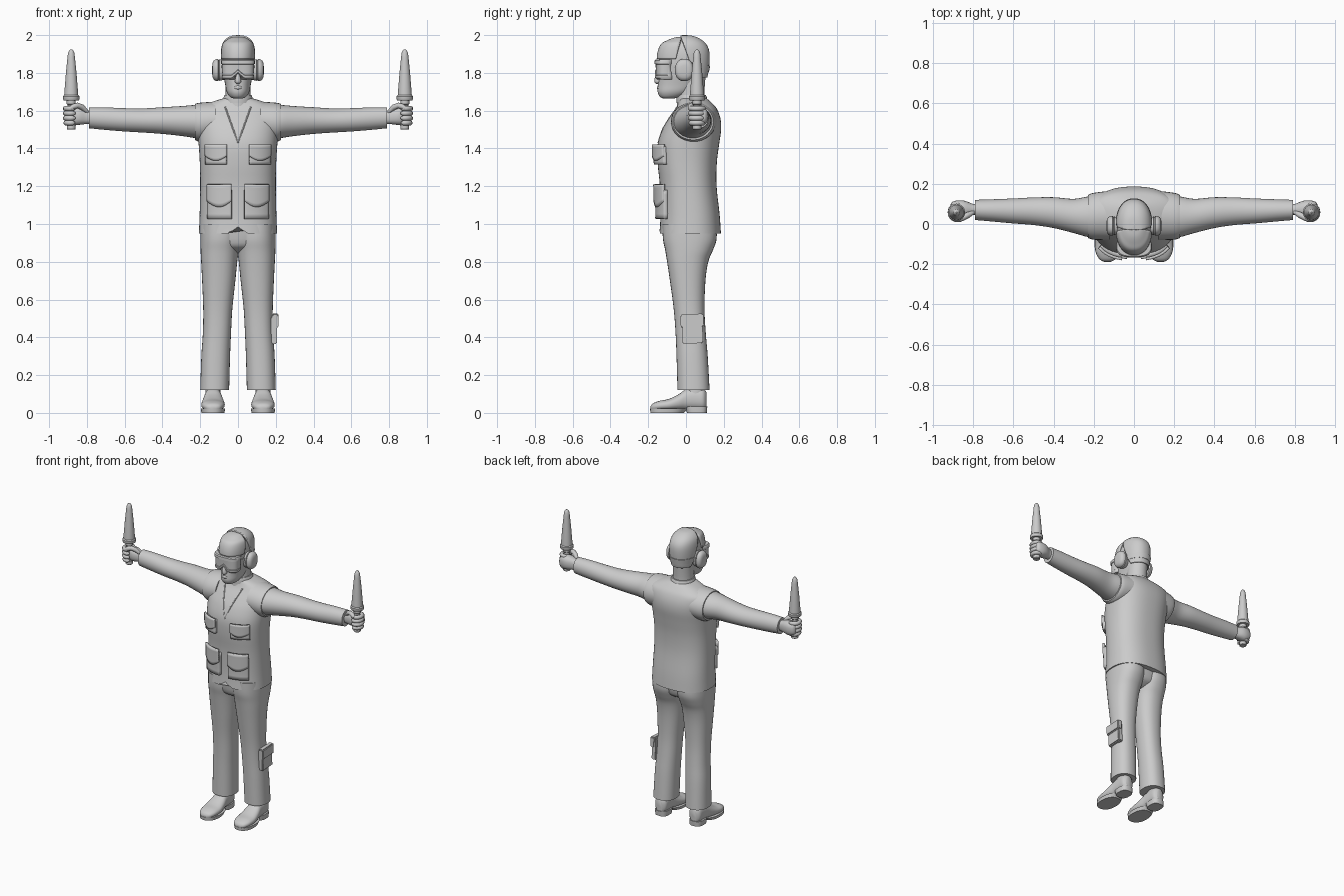
import bpy, bmesh, math
from math import cos, sin, pi


def finish(name, bm, mirror=False, thick=0):
    bmesh.ops.recalc_face_normals(bm, faces=bm.faces) if not thick else None
    me = bpy.data.meshes.new(name)
    bm.to_mesh(me)
    bm.free()
    ob = bpy.data.objects.new(name, me)
    bpy.context.collection.objects.link(ob)
    if thick:
        m = ob.modifiers.new("thickness", 'SOLIDIFY')
        m.thickness, m.offset = thick, -1
    if mirror:
        m = ob.modifiers.new("mirror", 'MIRROR')
        m.use_mirror_merge = False
    return ob


def smooth_rings(rings, sub):
    """Catmull-Rom interpolation between cross-sections."""
    out = []
    for i in range(len(rings) - 1):
        p = [rings[max(0, min(len(rings) - 1, i + k))] for k in (-1, 0, 1, 2)]
        for s in range(sub):
            t = s / sub
            out.append([b + .5 * t * (c - a + t * (2*a - 5*b + 4*c - d + t * (3*(b - c) + d - a)))
                        for a, b, c, d in zip(*p)])
    return out + [rings[-1]]


def loft_bm(rings, axis='z', n=32, p=2.0, sub=4):
    """Ring = (position on axis, a0, a1, b0, b1); a, b are the other two axes in xyz order."""
    bm = bmesh.new()
    loops = []
    for t, a0, a1, b0, b1 in smooth_rings(rings, sub):
        loop = []
        for k in range(n):
            c, s = cos(2*pi*k/n), sin(2*pi*k/n)
            a = (a0 + a1)/2 + (a1 - a0)/2 * math.copysign(abs(c)**(2/p), c)
            b = (b0 + b1)/2 + (b1 - b0)/2 * math.copysign(abs(s)**(2/p), s)
            loop.append(bm.verts.new({'x': (t, a, b), 'y': (a, t, b), 'z': (a, b, t)}[axis]))
        loops.append(loop)
    for u, v in zip(loops, loops[1:]):
        for k in range(n):
            bm.faces.new((u[k], u[(k+1) % n], v[(k+1) % n], v[k]))
    bm.faces.new(loops[0])
    bm.faces.new(loops[-1])
    return bm


def loft(name, rings, mirror=False, **kw):
    return finish(name, loft_bm(rings, **kw), mirror)


def sym(z, x, y0, y1):
    return (z, -x, x, y0, y1)


def tube(name, pts, radius, tip=1.0):
    cu = bpy.data.curves.new(name, 'CURVE')
    cu.dimensions, cu.bevel_depth, cu.bevel_resolution, cu.use_fill_caps = '3D', radius, 3, True
    sp = cu.splines.new('POLY')
    sp.points.add(len(pts) - 1)
    for i, (q, c) in enumerate(zip(sp.points, pts)):
        q.co = (*c, 1)
        q.radius = tip if i in (0, len(pts) - 1) else 1
    sp.use_smooth = True
    bpy.context.collection.objects.link(bpy.data.objects.new(name, cu))


# Vest body with notched hem
VEST = [sym(.95, .207, -.14, .185), sym(1.05, .203, -.135, .178), sym(1.2, .2, -.138, .162),
        sym(1.32, .202, -.15, .163), sym(1.42, .208, -.15, .175), sym(1.5, .213, -.125, .186),
        sym(1.56, .218, -.09, .182), sym(1.61, .212, -.055, .163), sym(1.642, .15, -.04, .135),
        sym(1.665, .078, -.035, .11)]
VP = 2.4
vest = loft("vest", VEST, n=64, p=VP)
for v in vest.data.vertices:
    if v.co.z < .951 and v.co.y < 0:
        v.co.z += .035 * max(0, 1 - abs(v.co.x) / .05)
loft("vest_armhole", [(.12, -.08, .165, 1.44, 1.648), (.2, -.078, .155, 1.435, 1.642),
                      (.228, -.07, .145, 1.445, 1.636)], True, axis='x')
loft("collar", [sym(1.64, .082, -.05, .115), sym(1.665, .078, -.05, .112), sym(1.682, .072, -.047, .105)])


def vest_y(x, z):
    for a, b in zip(VEST, VEST[1:]):
        if a[0] <= z <= b[0]:
            t = (z - a[0]) / (b[0] - a[0])
            _, _, rx, y0, y1 = [u + t * (v - u) for u, v in zip(a, b)]
            return (y0 + y1)/2 - (y1 - y0)/2 * max(0, 1 - abs(x/rx)**VP)**(1/VP)


def patch(name, x0, x1, z0, z1, out, thick, dip=0):
    """Pocket panel following the vest front; dip rounds the lower edge."""
    bm = bmesh.new()
    nx, nz = 12, 6
    grid = []
    for i in range(nx + 1):
        x = x0 + (x1 - x0) * i / nx
        low = z0 - dip * sin(pi * i / nx)
        grid.append([bm.verts.new((x, vest_y(x, z) - out, z))
                     for z in (low + (z1 - low) * j / nz for j in range(nz + 1))])
    for i in range(nx):
        for j in range(nz):
            bm.faces.new((grid[i][j], grid[i+1][j], grid[i+1][j+1], grid[i][j+1]))
    finish(name, bm, True, thick)


# Chest and waist pockets with flaps
patch("chest_pocket", .063, .174, 1.315, 1.41, .025, .035)
patch("chest_pocket_flap", .06, .178, 1.36, 1.42, .034, .014, .025)
patch("waist_pocket", .035, .165, 1.028, 1.18, .028, .038)
patch("waist_pocket_flap", .035, .167, 1.12, 1.21, .036, .014, .03)
for s in (-1, 1):
    tube("neckline_edge", [(s*.068*t, vest_y(.068*t, 1.43 + .19*t), 1.43 + .19*t)
                           for t in (i/10 for i in range(11))], .004)

# Sleeves
loft("sleeve", [(.17, -.07, .14, 1.445, 1.632), (.228, -.065, .137, 1.455, 1.63), (.3, -.045, .125, 1.466, 1.624),
                (.4, -.02, .133, 1.477, 1.618), (.5, -.005, .132, 1.484, 1.612), (.6, .003, .127, 1.49, 1.613),
                (.7, .012, .123, 1.498, 1.617), (.79, .02, .12, 1.507, 1.617)], True, axis='x')

# Hands: palm, fingers, thumb; signal wands
loft("hand", [(.77, .045, .1, 1.53, 1.6), (.8, .045, .1, 1.53, 1.602), (.84, .035, .115, 1.525, 1.615),
              (.87, .04, .118, 1.523, 1.618), (.9, .065, .112, 1.535, 1.61), (.912, .08, .1, 1.55, 1.59)],
     True, axis='x', n=24, p=2.4)
BX, BY = .883, .058
for s in (-1, 1):
    for k in range(4):
        r = .031 if k else .028
        tube("finger", [(s*(BX + r*cos(a)), BY + (r+.004)*sin(a), 1.535 + .0255*k)
                        for a in (math.radians(130 - 26*i) for i in range(11))], .0135, .5)
    tube("thumb", [(s*x, y, z) for x, y, z in ((.795, .06, 1.59), (.825, .045, 1.618), (.85, .032, 1.628),
                                              (.87, .024, 1.622), (.888, .018, 1.612))], .015, .6)


def lathe(name, prof):
    loft(name, [(z, BX-r, BX+r, BY-r, BY+r) for r, z in prof], True, n=24, sub=1)


lathe("wand_handle", [(.02, 1.5), (.023, 1.503), (.023, 1.525), (.019, 1.53), (.019, 1.63), (.024, 1.635), (.024, 1.66)])
lathe("wand_cone", [(.04, 1.655), (.043, 1.66), (.043, 1.676), (.037, 1.682), (.036, 1.7), (.028, 1.8),
                    (.02, 1.88), (.017, 1.905), (.011, 1.918), (.003, 1.925)])

# Trousers
loft("trouser_leg", [(.12, .047, .2, -.045, .125), (.3, .042, .194, -.05, .115), (.42, .037, .186, -.055, .105),
                     (.55, .03, .184, -.065, .098), (.7, .014, .19, -.085, .103), (.8, .004, .195, -.1, .118),
                     (.86, -.004, .198, -.11, .142), (.92, -.012, .199, -.122, .162), (1, -.015, .198, -.125, .16)],
     True, p=2.3)
loft("trouser_seat", [sym(.845, .05, -.03, .06), sym(.865, .11, -.075, .105), sym(.9, .17, -.108, .14),
                      sym(1, .195, -.122, .155)], p=2.3)


def box(name, loc, dim, bev):
    bm = bmesh.new()
    bmesh.ops.create_cube(bm, size=1)
    bmesh.ops.scale(bm, vec=dim, verts=bm.verts)
    bmesh.ops.bevel(bm, geom=bm.edges[:], offset=bev, segments=2, affect='EDGES')
    ob = finish(name, bm)
    ob.location, ob.rotation_euler = loc, (math.radians(3), 0, 0)


# Single thigh pocket
box("leg_pocket", (.188, .033, .44), (.036, .11, .145), .006)
box("leg_pocket_flap", (.197, .032, .488), (.036, .122, .07), .006)

# Shoes
loft("shoe", [(-.187, .115, .15, .018, .035), (-.175, .092, .172, .012, .05), (-.14, .075, .19, .012, .064),
              (-.09, .07, .194, .012, .074), (-.04, .076, .188, .014, .098), (0, .084, .18, .016, .125),
              (.05, .087, .177, .016, .135), (.09, .09, .174, .016, .13), (.108, .11, .155, .022, .11)],
     True, axis='y', p=2.3)
loft("ankle", [(.06, .09, .175, -.01, .1), (.12, .093, .173, 0, .1), (.2, .093, .173, 0, .09)], True)
loft("shoe_sole", [(0, .072, .193, -.188, -.01), (.022, .068, .197, -.19, .01)], True, p=2.3, sub=1)
loft("shoe_heel", [(0, .088, .178, .005, .11), (.035, .086, .18, -.005, .113)], True, p=2.8, sub=1)

# Head and neck
loft("neck", [sym(1.6, .075, -.05, .105), sym(1.68, .066, -.045, .097), sym(1.8, .066, -.045, .105)])
loft("head", [sym(1.664, .022, -.12, -.07), sym(1.674, .043, -.138, -.02), sym(1.7, .06, -.15, .03),
              sym(1.74, .068, -.148, .075), sym(1.79, .078, -.143, .1), sym(1.84, .083, -.145, .112),
              sym(1.9, .082, -.14, .112), sym(1.945, .07, -.115, .09), sym(1.972, .045, -.08, .06),
              sym(1.982, .01, -.02, .01)], n=40, p=2.2)
loft("nose", [sym(1.742, .006, -.158, -.14), sym(1.752, .017, -.167, -.13), sym(1.775, .014, -.165, -.13),
              sym(1.81, .008, -.15, -.13)], n=16)
loft("lips", [sym(1.712, .008, -.15, -.13), sym(1.718, .023, -.154, -.12), sym(1.726, .024, -.154, -.12),
              sym(1.732, .008, -.15, -.13)], n=16)


# Helmet: front and rear shells trimmed from one dome
def shell(name, planes, top):
    bm = loft_bm([sym(1.75, .078, -.14, .105), sym(1.8, .085, -.148, .118), sym(1.87, .091, -.155, .125),
                  sym(1.92, .09, -.148, .122), sym(1.955, .082, -.13, .105), sym(top - .02, .064, -.1, .075),
                  sym(top - .005, .038, -.06, .04), sym(top, .004, -.012, 0)], n=48, p=2.25, sub=5)
    bmesh.ops.recalc_face_normals(bm, faces=bm.faces)
    for co, no in planes:
        bmesh.ops.bisect_plane(bm, geom=bm.verts[:] + bm.edges[:] + bm.faces[:],
                               plane_co=co, plane_no=no, clear_outer=True)
    finish(name, bm, thick=.014)


shell("helmet_front", [((0, 0, 1.873), (0, 0, -1)), ((0, -.035, 1.95), (0, 1, -.25))], 1.992)
shell("helmet_rear", [((0, 0, 1.775), (0, 0, -1)), ((0, -.012, 1.95), (0, -1, -.35))], 2.0)

# Goggles with nose notch, strap and ear defenders
goggles = loft("goggles", [sym(1.765, .08, -.155, -.06), sym(1.772, .085, -.163, -.06), sym(1.785, .086, -.164, -.06),
                           sym(1.788, .083, -.159, -.06), sym(1.845, .085, -.161, -.06), sym(1.848, .089, -.167, -.06),
                           sym(1.866, .089, -.166, -.06), sym(1.872, .085, -.16, -.06)], n=48, p=2.7, sub=1)
for v in goggles.data.vertices:
    if v.co.z < 1.8 and v.co.y < -.1:
        v.co.z += .03 * max(0, 1 - abs(v.co.x) / .035)
loft("goggle_strap", [sym(1.805, .087, -.14, .122), sym(1.84, .092, -.14, .128)], sub=1, n=40, p=2.2)
loft("ear_defender", [(.07, -.05, .03, 1.765, 1.865), (.098, -.055, .037, 1.758, 1.872), (.1, -.048, .03, 1.766, 1.864),
                      (.106, -.058, .04, 1.756, 1.874), (.122, -.056, .038, 1.76, 1.87), (.134, -.044, .026, 1.775, 1.855),
                      (.137, -.02, .002, 1.805, 1.825)], True, axis='x', p=2.3, sub=2)

# Smooth shading with crisp edges
for ob in bpy.context.collection.objects:
    if ob.type == 'MESH':
        ob.select_set(True)
        bpy.context.view_layer.objects.active = ob
bpy.ops.object.shade_smooth_by_angle(angle=math.radians(38))
